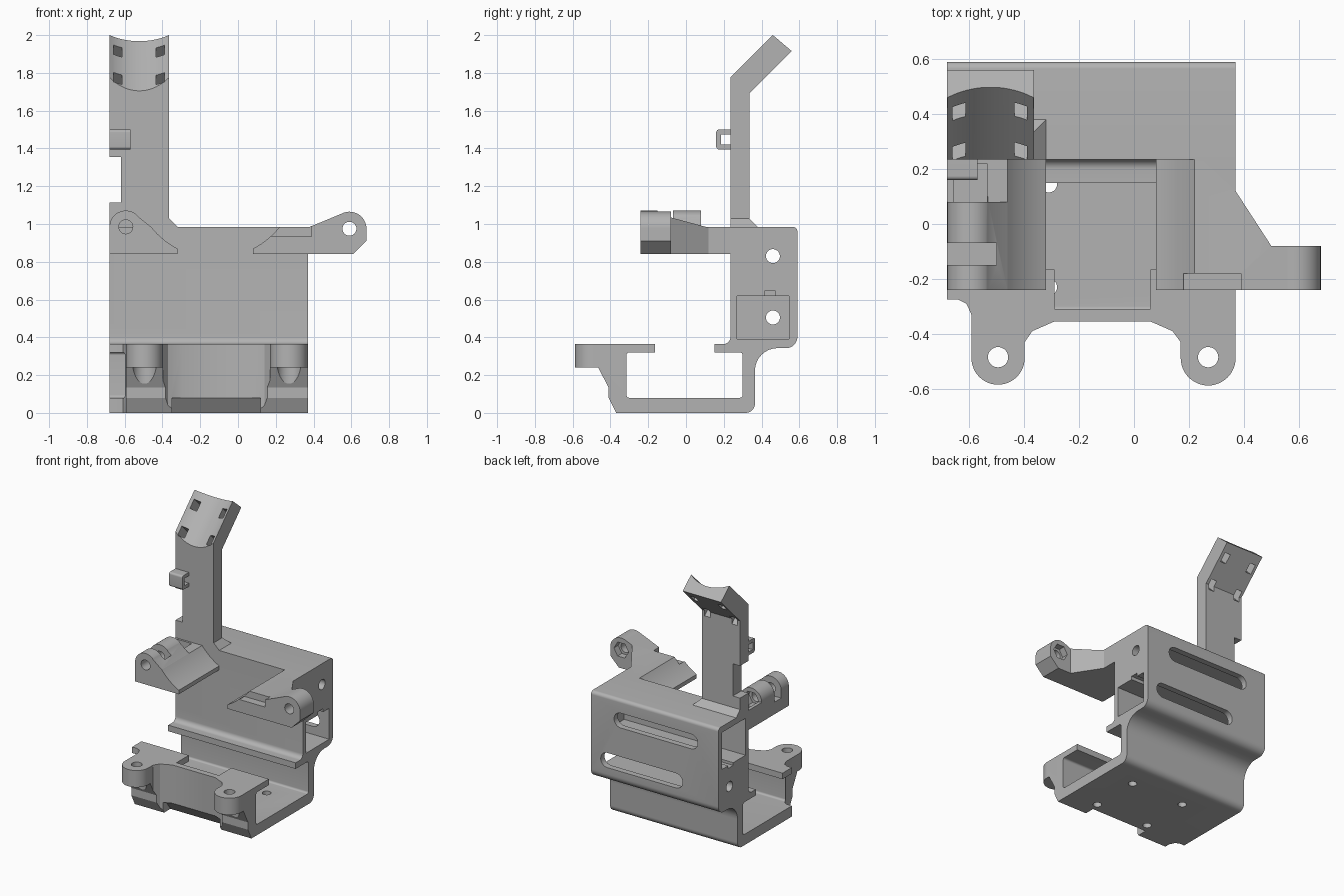
import bpy, bmesh, math
from mathutils import Vector, Matrix

cube = bpy.data.objects.get("Cube")
if cube:
    bpy.data.objects.remove(cube, do_unlink=True)

grey = bpy.data.materials.new("plain grey")
grey.use_nodes = True
GREY = (0.45, 0.45, 0.45, 1)
grey.diffuse_color = GREY
grey.node_tree.nodes["Principled BSDF"].inputs["Base Color"].default_value = GREY


def rounded(points):
    """Outline whose corners given as (a, b, radius) become arcs."""
    out, n = [], len(points)
    for i, p in enumerate(points):
        c = Vector(p[:2])
        if len(p) == 2:
            out.append(c)
            continue
        u = (Vector(points[i - 1][:2]) - c).normalized()
        v = (Vector(points[(i + 1) % n][:2]) - c).normalized()
        half = u.angle(v) / 2
        centre = c + (u + v).normalized() * p[2] / math.sin(half)
        start = c + u * p[2] / math.tan(half) - centre
        end = c + v * p[2] / math.tan(half) - centre
        turn = math.atan2(start.x * end.y - start.y * end.x, start.dot(end))
        for k in range(9):
            out.append(centre + Matrix.Rotation(turn * k / 8, 2) @ start)
    return out


def arc(cx, cy, r, a0, a1, n=24):
    angles = [math.radians(a0 + (a1 - a0) * k / n) for k in range(n + 1)]
    return [(cx + r * math.cos(a), cy + r * math.sin(a)) for a in angles]


def prism(name, axis, lo, hi, points):
    """Extrude an outline along x (y,z points), y (x,z points) or z (x,y points)."""
    place = {"x": lambda a, b, t: (t, a, b),
             "y": lambda a, b, t: (a, t, b),
             "z": lambda a, b, t: (a, b, t)}[axis]
    bm = bmesh.new()
    rings = [[bm.verts.new(place(p[0], p[1], t)) for p in points] for t in (lo, hi)]
    n = len(points)
    for ring in rings:
        bm.faces.new(ring)
    for i in range(n):
        j = (i + 1) % n
        bm.faces.new((rings[0][i], rings[0][j], rings[1][j], rings[1][i]))
    bmesh.ops.recalc_face_normals(bm, faces=bm.faces)
    mesh = bpy.data.meshes.new(name)
    bm.to_mesh(mesh)
    bm.free()
    mesh.materials.append(grey)
    obj = bpy.data.objects.new(name, mesh)
    bpy.context.collection.objects.link(obj)
    return obj


def box(name, x0, x1, y0, y1, z0, z1):
    return prism(name, "z", z0, z1, [(x0, y0), (x1, y0), (x1, y1), (x0, y1)])


def rod(axis, a, b, r, lo, hi, sides=32):
    turn = 360 / sides
    return prism("cutter", axis, lo, hi, arc(a, b, r, 0, 360 - turn, sides - 1))


def combine(obj, operation, *others):
    bpy.context.view_layer.objects.active = obj
    for other in others:
        other.hide_render = True
        mod = obj.modifiers.new("bool", "BOOLEAN")
        mod.operation, mod.object, mod.solver = operation, other, "EXACT"
        bpy.ops.object.modifier_apply(modifier=mod.name)
        bpy.data.objects.remove(other, do_unlink=True)


LEFT, RIGHT = -0.68, 0.37

# Main frame: side profile trimmed by a plan outline
frame = prism("main_frame", "x", LEFT, RIGHT, rounded([
    (-.37, 0), (.365, 0, .05), (.365, .343, .12), (.59, .343, .06), (.59, .985, .025),
    (.235, .985), (.235, .365, .035), (.15, .365), (.15, .32), (.3, .32, .015),
    (.3, .08, .015), (-.315, .08, .015), (-.315, .32, .015), (-.165, .32), (-.165, .365),
    (-.59, .365), (-.59, .24), (-.465, .24), (-.41, .135), (-.41, .08)]))
plan = ([(LEFT, .7), (LEFT, -.275), (-.64, -.275), (-.61, -.29), (-.592, -.33)]
        + arc(-.495, -.488, .097, 180, 360)
        + [(-.398, -.43), (-.37, -.39), (-.29, -.355), (.06, -.355), (.14, -.39), (.17, -.43)]
        + arc(.27, -.488, .1, 180, 360) + [(RIGHT, .7)])
combine(frame, "INTERSECT", prism("plan", "z", -.1, 1.1, plan))

# Front plate notch, underside bevel, ear bores and floor holes
combine(frame, "DIFFERENCE",
        box("cutter", -.29, .06, -.31, -.1, .1, .5),
        prism("cutter", "x", -.35, .12, [(-.45, -.02), (-.45, .08), (-.355, .08), (-.28, -.02)]))
for x in (-.495, .27):
    combine(frame, "DIFFERENCE", rod("z", x, -.485, .037, -.1, .5),
            rod("z", x, -.485, .065, -.1, .24))
for x in (-.31, .135):
    for y in (-.23, .145):
        combine(frame, "DIFFERENCE", rod("z", x, y, .03, -.1, .2))

# Two channels in the upper body, open at opposite ends, with end holes and back slots
for x0, x1, z0, z1, zc, s0, s1 in ((-.8, .32, .665, .94, .83, -.51, .18),
                                   (-.63, .5, .39, .62, .505, -.385, .29)):
    combine(frame, "DIFFERENCE",
            box("cutter", x0, x1, .27, .545, z0, z1),
            rod("x", .46, zc, .037, -.9 if x1 > RIGHT else 0, 0 if x1 > RIGHT else .9),
            prism("cutter", "y", .5, .7, arc(s1 - .055, zc, .055, -90, 90)
                  + arc(s0 + .055, zc, .055, 90, 270)))
combine(frame, "DIFFERENCE", box("cutter", .2, .5, .415, .475, .6, .645),
        box("cutter", -.8, -.55, .415, .475, .645, .7))


def cradle():
    return rod("y", -.12, 1.256, .435, -.4, .235, 96)


# Right bracket with bolt ear
ear = prism("right_bracket", "y", -.24, .236, [(.08, .84), (.61, .84), (.68, .91)]
            + arc(.59, .975, .09, 0, 118) + [(.38, .985), (.08, .985)])
combine(ear, "INTERSECT", prism("plan", "z", .7, 1.2, [
    (.08, .236), (RIGHT, .236), (RIGHT, .12), (.5, -.08), (.7, -.08), (.7, -.24), (.08, -.24)]))
combine(ear, "DIFFERENCE", cradle(),
        box("cutter", .18, .39, -.3, -.18, .935, 1.03),
        rod("y", .59, .975, .037, -.4, 0), rod("y", .59, .975, .06, -.13, 0, 6))

# Left bracket with hinge knuckles
hinge = box("left_bracket", LEFT, -.32, -.24, .236, .84, .985)
combine(hinge, "UNION", prism("knuckle", "y", -.24, .08, [(-.46, .9), (-.46, .985), (-.53, 1.04)]
        + arc(-.594, .985, .086, 45, 180) + [(LEFT, .9)]))
combine(hinge, "DIFFERENCE", cradle(),
        box("cutter", -.8, -.5, -.15, -.07, .93, 1.2),
        box("cutter", -.655, -.535, .08, .22, .92, 1.1),
        rod("y", -.594, .985, .037, -.4, .1), rod("y", -.594, .985, .062, .02, .1, 6))

# Tall mast with side notch, concave head and strap slots
mast = prism("mast", "x", LEFT, -.365, [(.235, .98), (.335, .98), (.335, 1.69), (.56, 1.915),
                                        (.46, 2), (.235, 1.78)])
saddle = rod("y", 0, 0, .273, -.6, .6, 96)
tilt = Matrix.Rotation(math.radians(45), 4, "X")
saddle.data.transform(Matrix.Translation((-.5225, .192, 2.048)) @ tilt)
combine(mast, "DIFFERENCE", saddle, box("cutter", -.8, -.62, .1, .5, 1.115, 1.355))
for x in (-.637, -.412):
    for z in (1.79, 1.935):
        slot = box("cutter", -.023, .023, -.035, .035, -.3, .3)
        slot.data.transform(Matrix.Translation((x, z - 1.545, z)) @ tilt)
        combine(mast, "DIFFERENCE", slot)

# Flared mast foot
foot = prism("mast_foot", "x", LEFT, -.32, [(.235, .98), (.385, .98), (.335, 1.03), (.235, 1.03)])
combine(foot, "INTERSECT", prism("flare", "y", .2, .5, [
    (LEFT, .9), (-.32, .9), (-.32, .985), (-.365, 1.03), (LEFT, 1.03)]))

# Cable loop on the mast
loop = prism("cable_loop", "x", LEFT, -.57, rounded([
    (.16, 1.395, .015), (.24, 1.395), (.24, 1.5), (.16, 1.5, .015)]))
combine(loop, "DIFFERENCE", box("cutter", -.8, -.5, .185, .235, 1.42, 1.475))

# Smooth the curved surfaces, keep edges sharp
bpy.ops.object.select_all(action="DESELECT")
for part in (frame, ear, hinge, mast, foot, loop):
    part.select_set(True)
bpy.context.view_layer.objects.active = frame
bpy.ops.object.shade_smooth_by_angle(angle=math.radians(25))
